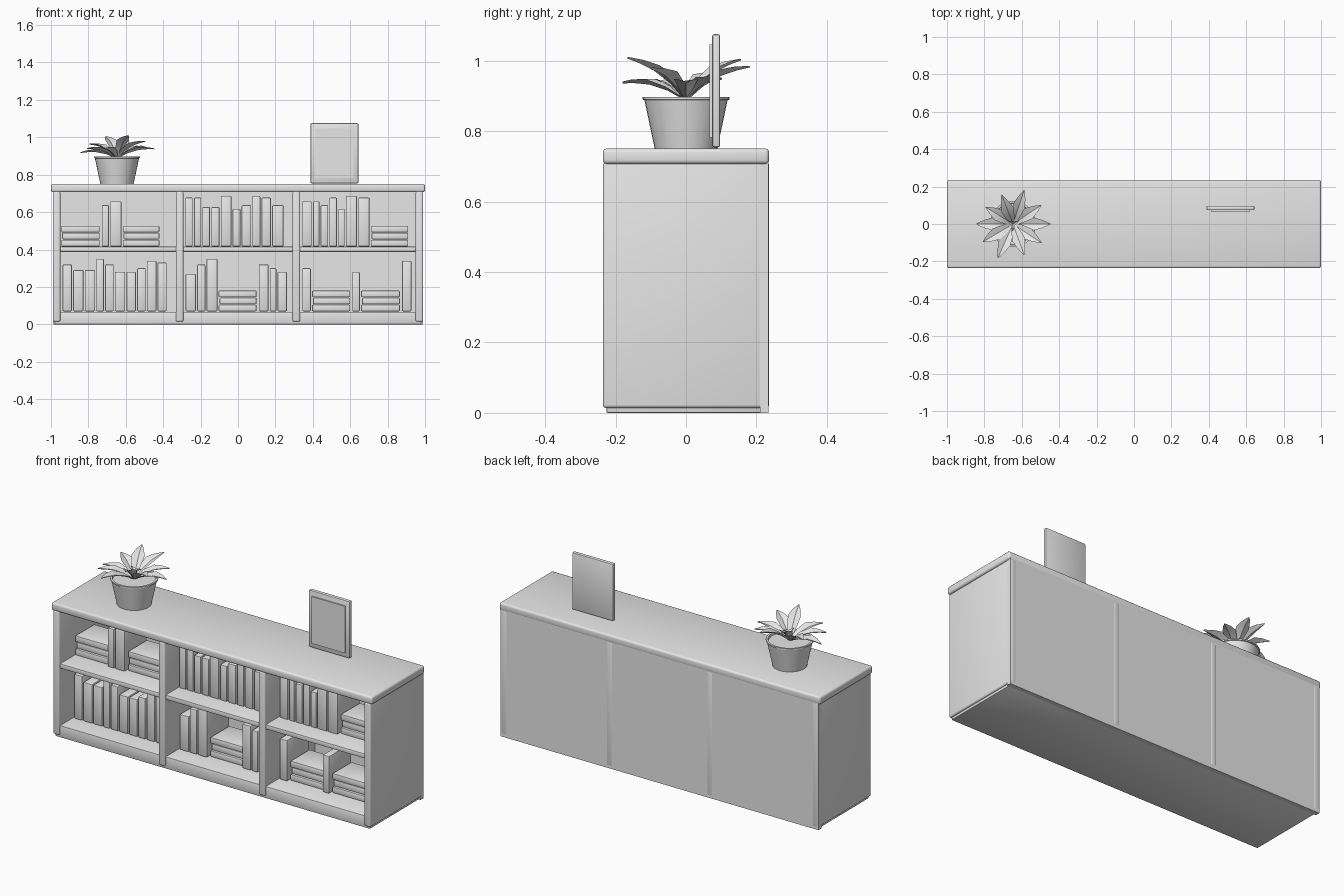
import bpy
import bmesh
import math
from mathutils import Vector

default_cube = bpy.data.objects.get("Cube")
if default_cube:
    bpy.data.objects.remove(default_cube, do_unlink=True)

# One plain grey covers everything
GREY = (0.8, 0.8, 0.8, 1)
grey = bpy.data.materials.new("plain grey")
grey.use_nodes = True
grey.diffuse_color = GREY
grey.node_tree.nodes["Principled BSDF"].inputs["Base Color"].default_value = GREY

parts = []


def finish(bm, name):
    """Turn a bmesh into a named object with the grey material."""
    mesh = bpy.data.meshes.new(name)
    bm.to_mesh(mesh)
    bm.free()
    mesh.materials.append(grey)
    obj = bpy.data.objects.new(name, mesh)
    bpy.context.collection.objects.link(obj)
    parts.append(obj)
    return obj


def box(name, xs, ys, zs, bevel=0.0, segments=2):
    """Box between pairs of limits, with rounded edges."""
    bm = bmesh.new()
    bmesh.ops.create_cube(bm, size=1)
    for v in bm.verts:
        v.co = Vector([(lo + hi) / 2 + c * (hi - lo)
                       for c, (lo, hi) in zip(v.co, (xs, ys, zs))])
    if bevel:
        bmesh.ops.bevel(bm, geom=bm.edges[:], offset=bevel, segments=segments,
                        profile=0.5, affect='EDGES')
    return finish(bm, name)


# Cabinet
FRONT, BACK, TOP = -0.236, 0.236, 0.751
UNDER_TOP = 0.707
box("top_board", (-1, 1), (FRONT, BACK), (UNDER_TOP, TOP), 0.011, 3)
box("bottom_board", (-0.98, 0.98), (-0.226, 0.215), (0, 0.067), 0.004)
box("back_panel", (-0.99, 0.99), (0.21, 0.235), (0, 0.715))
uprights = {"right_side": -0.97, "right_divider": -0.312,
            "left_divider": 0.312, "left_side": 0.97}
for name, x in uprights.items():
    box(name, (x - 0.02, x + 0.02), (FRONT, BACK), (0.014, 0.712), 0.009, 3)
for name, x0, x1 in (("right_shelf", -0.955, -0.325),
                     ("middle_shelf", -0.3, 0.3),
                     ("left_shelf", 0.325, 0.955)):
    box(name, (x0, x1), (-0.226, 0.215), (0.388, 0.415), 0.005)

# Books: each bay lists (width in thousandths, height in hundredths);
# STACK stands for a pile of three lying books
STACK = 0
LOW, HIGH, GAP = 0.07, 0.417, 0.007
bays = {
    "lower_right": (-0.938, LOW, [(50, 25), (55, 22), (55, 22), (40, 28), (45, 25),
                                  (55, 21), (50, 21), (45, 23), (50, 27), (48, 26)]),
    "lower_middle": (-0.28, LOW, [(55, 20), (43, 25), (58, 28), (207, STACK),
                                  (52, 25), (35, 23), (50, 21)]),
    "lower_left": (0.344, LOW, [(45, 23), (208, STACK), (40, 21),
                                (212, STACK), (50, 27)]),
    "upper_right": (-0.945, HIGH, [(210, STACK), (38, 22), (60, 24), (200, STACK)]),
    "upper_middle": (-0.282, HIGH, [(40, 26), (38, 26), (40, 21), (44, 21), (56, 27),
                                    (42, 20), (50, 22), (42, 27), (50, 26), (60, 22)]),
    "upper_left": (0.344, HIGH, [(50, 24), (34, 24), (40, 22), (40, 26), (34, 20),
                                 (59, 27), (60, 26), (205, STACK)]),
}
for bay, (x, z, books) in bays.items():
    for i, (width, height) in enumerate(books):
        w = width / 1000
        if height == STACK:
            for layer in range(3):
                z0 = z + layer * 0.0375
                shift = 0.005 * (layer % 2)
                box(f"{bay}_lying_book_{i}_{layer}", (x + shift, x + w - 0.005),
                    (-0.1 + shift, 0.07 + shift), (z0, z0 + 0.035), 0.005)
        else:
            box(f"{bay}_book_{i}", (x, x + w), (-0.12, 0.08),
                (z, z + height / 100), 0.005)
        x += w + GAP

# Picture frame
box("picture_frame", (0.387, 0.644), (0.074, 0.097), (0.754, 1.076), 0.007)
box("picture_plate", (0.412, 0.619), (0.067, 0.076), (0.782, 1.046))

# Plant pot, a turned profile
POT = Vector((-0.647, 0, 0))
profile = [(0, 0.751), (0.089, 0.751), (0.118, 0.888), (0.123, 0.89),
           (0.123, 0.897), (0.112, 0.897), (0.109, 0.885), (0, 0.885)]
bm = bmesh.new()
points = [bm.verts.new(POT + Vector((r, 0, z))) for r, z in profile]
edges = [bm.edges.new(pair) for pair in zip(points, points[1:])]
bmesh.ops.spin(bm, geom=points + edges, cent=POT, axis=(0, 0, 1),
               angle=math.tau, steps=32, use_merge=True)
bmesh.ops.remove_doubles(bm, verts=bm.verts[:], dist=0.0002)
bmesh.ops.recalc_face_normals(bm, faces=bm.faces[:])
finish(bm, "plant_pot")


def leaf(name, tip, half_width):
    """Pointed leaf, folded along its middle and arching to its tip."""
    root = POT + Vector((0, 0, 0.89))
    end = POT + Vector(tip)
    run = end - root
    across = Vector((-run.y, run.x, 0)).normalized()
    up = run.cross(across).normalized()
    bm = bmesh.new()
    rows = []
    for t, spread in ((0, 0.15), (0.3, 0.7), (0.6, 1), (0.82, 0.6), (1, 0.08)):
        mid = root + run * t + up * 0.018 * math.sin(math.pi * t)
        side = across * half_width * spread
        fold = up * 0.012 * spread
        under = up * -0.004
        rows.append([bm.verts.new(p) for p in
                     (mid - side + fold, mid, mid + side + fold, mid + under)])
    for a, b in zip(rows, rows[1:]):
        for k in range(4):
            n = (k + 1) % 4
            bm.faces.new((a[k], a[n], b[n], b[k]))
    bm.faces.new(rows[0])
    bm.faces.new(rows[-1])
    bmesh.ops.recalc_face_normals(bm, faces=bm.faces[:])
    finish(bm, name)


# Outer leaves by tip position, then a small upright heart
tips = [(0.2, 0, 0.94), (0.15, 0.1, 0.95), (0.06, 0.18, 0.985),
        (-0.06, 0.155, 1.005), (-0.145, 0.09, 0.965), (-0.195, 0, 0.92),
        (-0.16, -0.095, 0.94), (-0.08, -0.18, 0.94), (0.06, -0.165, 1.01),
        (0.15, -0.1, 0.98)]
for i, tip in enumerate(tips):
    leaf(f"outer_leaf_{i}", tip, 0.034)
for i in range(3):
    a = math.tau * i / 3 + 0.5
    leaf(f"heart_leaf_{i}", (0.035 * math.cos(a), 0.035 * math.sin(a), 0.945), 0.014)

# Smooth the rounded edges, keep the corners crisp
bpy.ops.object.select_all(action='DESELECT')
for obj in parts:
    obj.select_set(True)
bpy.context.view_layer.objects.active = parts[0]
bpy.ops.object.shade_smooth_by_angle(angle=math.radians(35))
